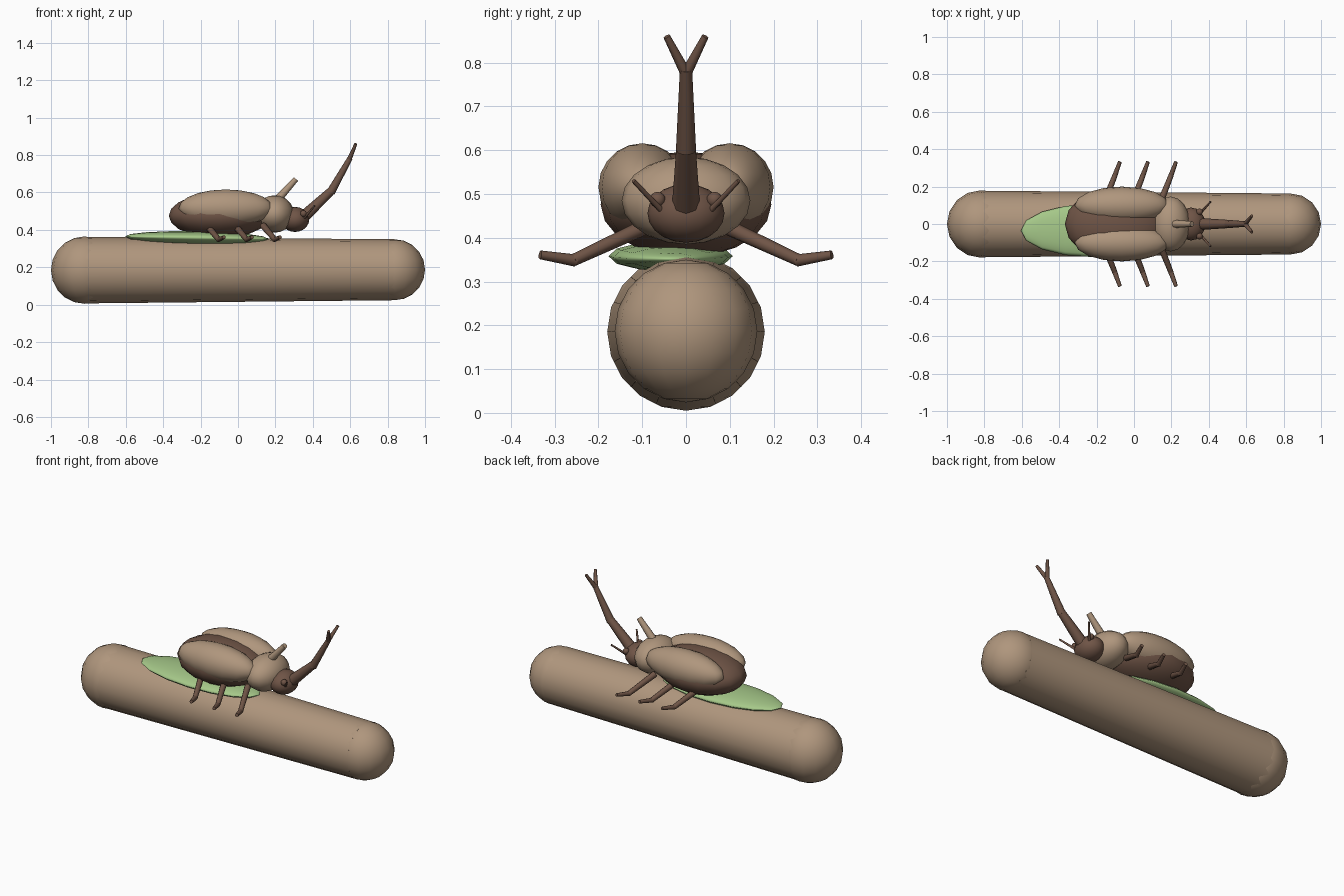
import bpy
import math
from mathutils import Vector

cube = bpy.data.objects.get("Cube")
if cube:
    bpy.data.objects.remove(cube, do_unlink=True)


def material(name, color):
    m = bpy.data.materials.new(name)
    m.use_nodes = True
    rgba = (*color, 1)
    m.diffuse_color = rgba
    m.node_tree.nodes["Principled BSDF"].inputs["Base Color"].default_value = rgba
    return m


tan = material("tan bark", (0.43, 0.305, 0.205))
brown = material("dark brown", (0.16, 0.09, 0.062))
green = material("leaf green", (0.38, 0.58, 0.25))


def finish(name, mat, angle=50):
    ob = bpy.context.object
    ob.name = name
    ob.data.materials.append(mat)
    bpy.ops.object.shade_smooth_by_angle(angle=math.radians(angle))
    return ob


def ellipsoid(name, mat, center, radii, segments=16, rings=10, rotation=(0, 0, 0)):
    bpy.ops.mesh.primitive_uv_sphere_add(segments=segments, ring_count=rings,
                                         radius=1, location=center, rotation=rotation)
    bpy.context.object.scale = radii
    return finish(name, mat)


def rod(name, mat, start, end, r1, r2, sides=8):
    a, b = Vector(start), Vector(end)
    d = b - a
    bpy.ops.mesh.primitive_cone_add(vertices=sides, radius1=r1, radius2=r2,
                                    depth=d.length, location=(a + b) / 2)
    ob = bpy.context.object
    ob.rotation_euler = d.to_track_quat("Z", "Y").to_euler()
    return finish(name, mat)


# Log with rounded ends
rod("log", tan, (-0.82, 0, 0.185), (0.837, 0, 0.187), 0.178, 0.163, 16)
ellipsoid("log_back_end", tan, (-0.82, 0, 0.185), (0.18, 0.18, 0.18))
ellipsoid("log_front_end", tan, (0.837, 0, 0.187), (0.163, 0.163, 0.163))

# Leaf lying on the log, pointed along x
ellipsoid("leaf", green, (-0.22, -0.035, 0.358), (0.035, 0.142, 0.385), 12, 8,
          (0, math.radians(91), 0))

# Beetle body
ellipsoid("abdomen", brown, (-0.1, 0, 0.476), (0.27, 0.195, 0.121))
ellipsoid("thorax", tan, (0.195, 0, 0.485), (0.105, 0.147, 0.1))
ellipsoid("head", brown, (0.305, 0, 0.456), (0.076, 0.088, 0.067))

# Horns
rod("thorax_horn", tan, (0.21, 0, 0.56), (0.31, 0, 0.672), 0.022, 0.015)
rod("horn_base", brown, (0.34, 0, 0.46), (0.5, 0, 0.61), 0.033, 0.022)
rod("horn_shaft", brown, (0.495, 0, 0.6), (0.6, 0, 0.785), 0.023, 0.014)

# Mirrored parts
for side, s in (("left", 1), ("right", -1)):
    ellipsoid(side + "_wing_case", tan, (-0.065, s * 0.1, 0.516), (0.252, 0.1, 0.1))
    ellipsoid(side + "_eye", brown, (0.35, s * 0.065, 0.487), (0.018, 0.018, 0.018), 12, 8)
    rod(side + "_antenna", brown, (0.355, s * 0.058, 0.465), (0.41, s * 0.12, 0.53), 0.007, 0.005)
    rod(side + "_horn_prong", brown, (0.594, 0, 0.775), (0.63, s * 0.044, 0.86), 0.013, 0.008)
    for i, leg in enumerate(("back", "middle", "front")):
        x = -0.165 + 0.15 * i
        knee = (x + 0.062, s * 0.257, 0.349)
        rod(f"{side}_{leg}_thigh", brown, (x, s * 0.1, 0.422), knee, 0.018, 0.014)
        rod(f"{side}_{leg}_foot", brown, (x + 0.06, s * 0.252, 0.348),
            (x + 0.09, s * 0.333, 0.361), 0.014, 0.01)
